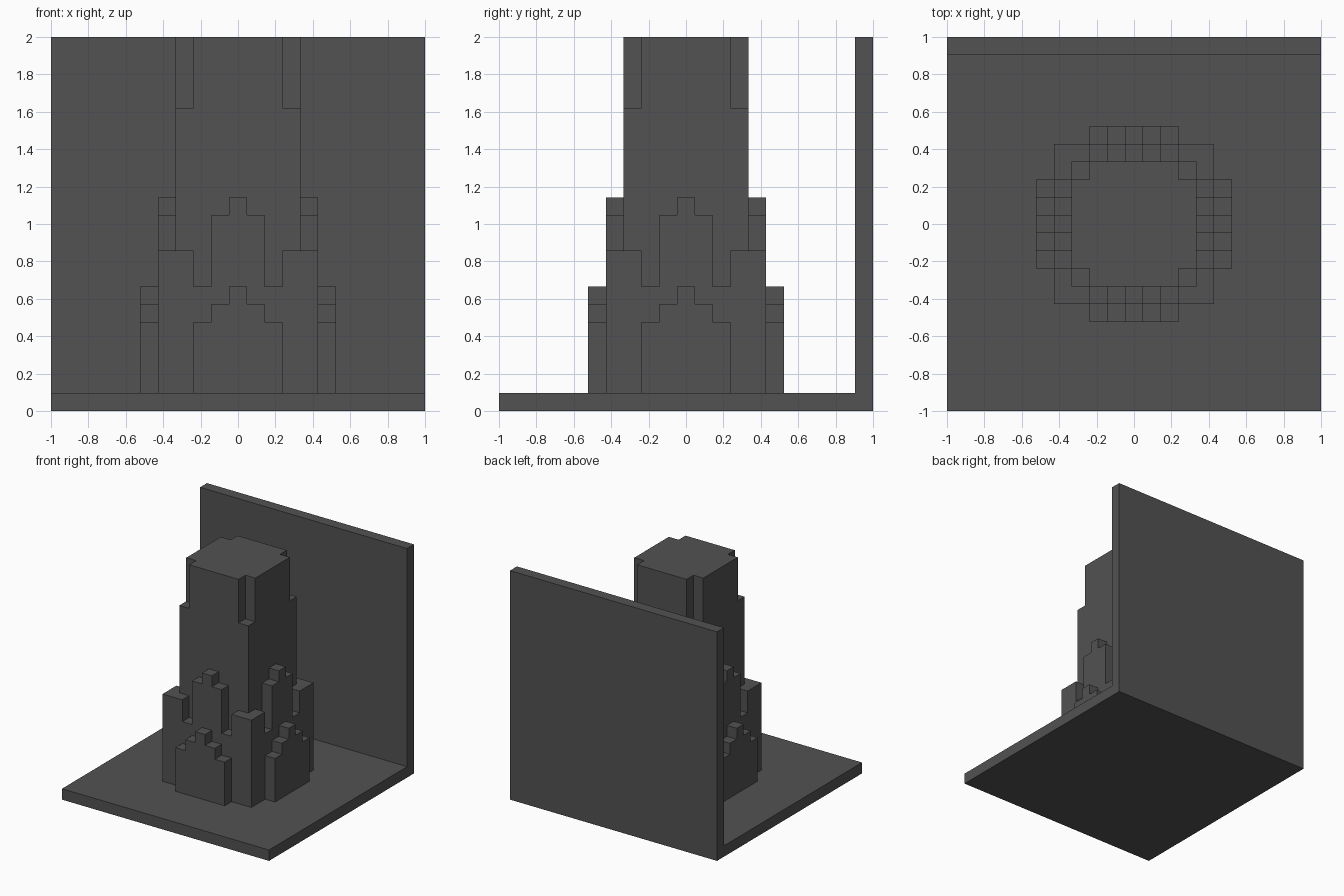
import bpy
import bmesh
import math
from mathutils import Matrix, Vector

cube = bpy.data.objects.get("Cube")
if cube:
    bpy.data.objects.remove(cube, do_unlink=True)

U = 2 / 21  # one block; the whole model is 21 blocks wide

grey = bpy.data.materials.new("dark grey")
grey.use_nodes = True
COLOUR = (0.084, 0.084, 0.084, 1)
grey.diffuse_color = COLOUR
grey.node_tree.nodes["Principled BSDF"].inputs["Base Color"].default_value = COLOUR


def prism(name, points, extrude, turn=0):
    """Extrude a closed outline given in blocks, then turn it about z."""
    bm = bmesh.new()
    face = bm.faces.new([bm.verts.new(Vector(p) * U) for p in points])
    top = bmesh.ops.extrude_face_region(bm, geom=[face], use_keep_orig=True)["geom"]
    moved = [v for v in top if isinstance(v, bmesh.types.BMVert)]
    bmesh.ops.translate(bm, verts=moved, vec=Vector(extrude) * U)
    bmesh.ops.recalc_face_normals(bm, faces=bm.faces)
    bm.transform(Matrix.Rotation(turn, 4, 'Z'))
    mesh = bpy.data.meshes.new(name)
    bm.to_mesh(mesh)
    bm.free()
    mesh.materials.append(grey)
    obj = bpy.data.objects.new(name, mesh)
    bpy.context.collection.objects.link(obj)
    return obj


def stepped(columns, x_end, z0):
    """Skyline outline from (start x, top height) columns."""
    starts = [c[0] for c in columns] + [x_end]
    points = [(starts[0], z0)]
    for i, (x, h) in enumerate(columns):
        points += [(x, h), (starts[i + 1], h)]
    return points + [(x_end, z0)]


# Floor slab and back wall, one L-shaped section
section = [(-10.5, 0), (10.5, 0), (10.5, 21), (9.5, 21), (9.5, 1), (-10.5, 1)]
prism("floor_and_back_wall", [(-10.5, y, z) for y, z in section], (21, 0, 0))

# Square tower shaft
a, b = 3.5, 2.5
prism("tower_shaft", [(-a, -a, 1), (a, -a, 1), (a, a, 1), (-a, a, 1)], (0, 0, 16))

# Tower top with notched corners
crown = [(-b, -a), (b, -a), (b, -b), (a, -b), (a, b), (b, b),
         (b, a), (-b, a), (-b, b), (-a, b), (-a, -b), (-b, -b)]
prism("tower_top", [(x, y, 17) for x, y in crown], (0, 0, 4))

# Two layers of stepped cladding; the inner one interlocks round the corners
inner = stepped([(-4.5, 9), (-2.5, 7), (-1.5, 11), (-0.5, 12),
                 (0.5, 11), (1.5, 7), (2.5, 9)], 3.5, 1)
outer = stepped([(-2.5, 5), (-1.5, 6), (-0.5, 7), (0.5, 6), (1.5, 5)], 2.5, 1)
for i, side in enumerate(("front", "left", "back", "right")):
    turn = i * math.pi / 2
    prism(side + "_inner_cladding", [(x, -4.5, z) for x, z in inner], (0, 1, 0), turn)
    prism(side + "_outer_buttress", [(x, -5.5, z) for x, z in outer], (0, 1, 0), turn)
